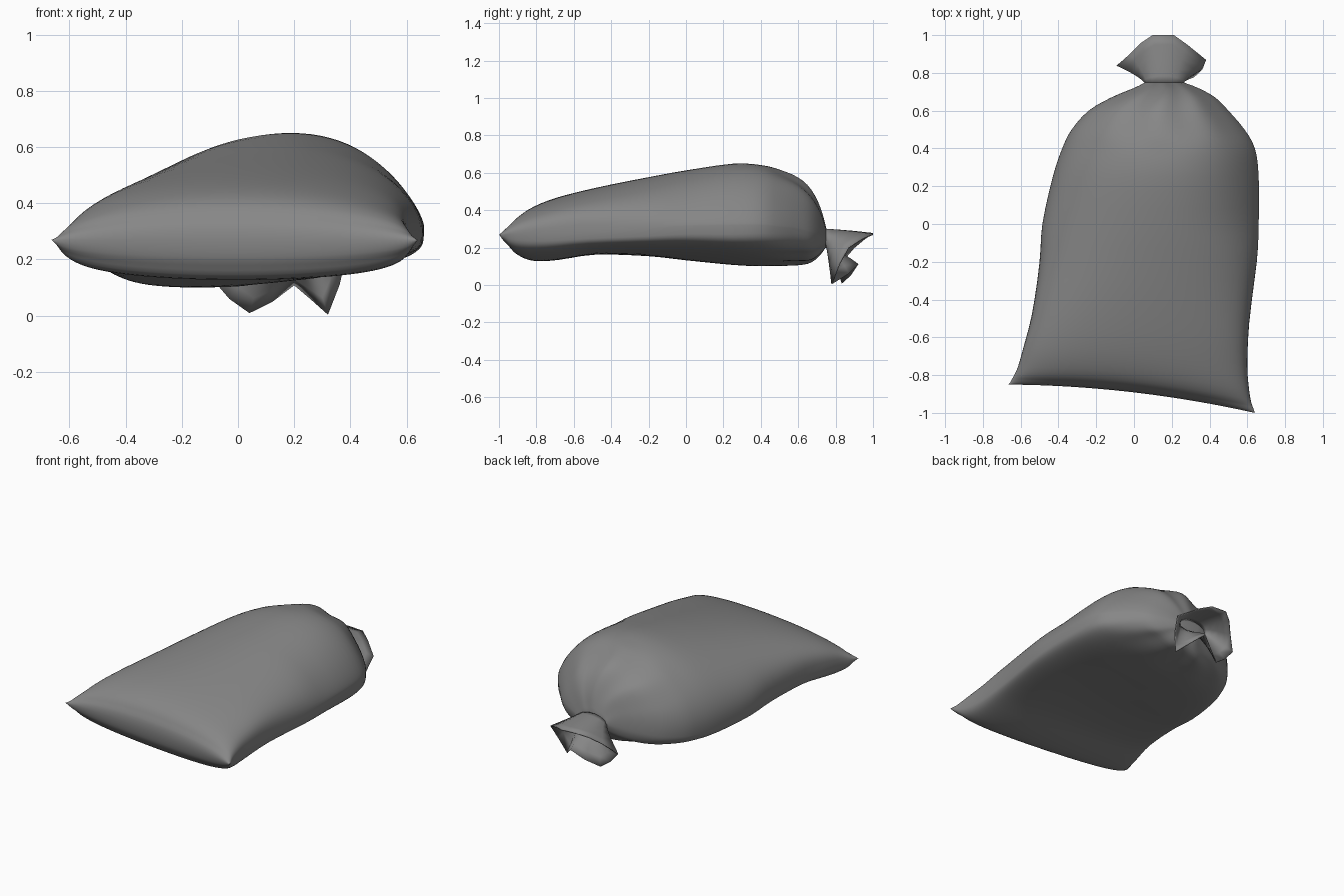
import bpy, bmesh
from math import sin, cos, pi
from mathutils import Vector

if "Cube" in bpy.data.objects:
    bpy.data.objects.remove(bpy.data.objects["Cube"])

grey = bpy.data.materials.new("dark_cloth")
grey.diffuse_color = (.24, .24, .24, 1)
grey.use_nodes = True
grey.node_tree.nodes["Principled BSDF"].inputs["Base Color"].default_value = grey.diffuse_color


def loft(name, rings, cap_end=False):
    """Skin closed rings of equal length into one smooth mesh."""
    bm = bmesh.new()
    vs = [[bm.verts.new(p) for p in r] for r in rings]
    n = len(rings[0])
    for a, b in zip(vs, vs[1:]):
        for i in range(n):
            j = (i + 1) % n
            bm.faces.new((a[i], a[j], b[j], b[i]))
    if cap_end:
        bm.faces.new(vs[-1])
    bmesh.ops.remove_doubles(bm, verts=bm.verts, dist=0.0005)
    bmesh.ops.recalc_face_normals(bm, faces=bm.faces)
    me = bpy.data.meshes.new(name)
    bm.to_mesh(me)
    bm.free()
    for p in me.polygons:
        p.use_smooth = True
    me.materials.append(grey)
    ob = bpy.data.objects.new(name, me)
    bpy.context.collection.objects.link(ob)
    return ob


def catmull(a, b, c, d, t):
    return 0.5 * (2 * b + (c - a) * t + (2 * a - 5 * b + 4 * c - d) * t * t
                  + (3 * b - a - 3 * c + d) * t ** 3)


# Sack body stations: y, left x, right x, height above and below the sides
BODY = [
    (-.925, -.665, .64, 0, 0), (-.912, -.655, .635, .06, .075),
    (-.88, -.64, .622, .11, .125), (-.82, -.615, .61, .155, .143),
    (-.70, -.585, .60, .20, .135), (-.50, -.54, .61, .245, .11),
    (-.20, -.50, .65, .30, .115), (.0, -.485, .66, .335, .13),
    (.25, -.43, .66, .375, .145), (.40, -.38, .64, .37, .15),
    (.50, -.33, .585, .345, .145), (.60, -.24, .50, .30, .14),
    (.67, -.12, .43, .24, .125), (.72, .0, .34, .15, .085),
    (.75, .06, .26, .05, .045)]
# Side heights (left, right), roundness of top and of underside
SIDES = [(.27, .27, 1.3, .9), (.27, .27, 1.1, .8), (.27, .27, .9, .65),
         (.27, .27, .75, .55), (.27, .27, .65, .5), (.265, .28, .62, .45),
         (.25, .30, .75, .4), (.235, .315, .9, .4), (.22, .32, .98, .4),
         (.215, .32, 1, .45), (.215, .31, 1, .5), (.22, .30, 1, .6),
         (.23, .28, 1, .75), (.24, .265, 1, .9), (.25, .25, 1, 1)]
N = 96


def body_ring(y, xl, xr, up, dn, zl, zr, qt, qb):
    front = max(0, min(1, (-.3 - y) / .625))
    back = max(0, min(1, (y - .4) / .25))
    lean = max(0, min(1, (y + .6) / .6))
    pts = []
    for i in range(N):
        t = 2 * pi * i / N
        c, s = cos(t), sin(t)
        x = (xl + xr) / 2 + (xr - xl) / 2 * c
        # gathered pleats run out from the tie
        pleat = 1 + .06 * back * sin(9 * t) * abs(s)
        if s > 0:
            h = up * s ** (qt * (1 + .5 * lean * max(0, c)))
        else:
            h = -dn * abs(s) ** qb
        z = (zl + zr) / 2 + (zr - zl) / 2 * c + h * pleat
        # slanted, slightly bowed bottom end
        yy = y + front * (-.075 * c + .035 * (1 - c * c))
        pts.append((x, yy, z))
    return pts


st = [b + s for b, s in zip(BODY, SIDES)]
rings = []
for k in range(len(st) - 1):
    q4 = [st[max(0, k - 1)], st[k], st[k + 1], st[min(len(st) - 1, k + 2)]]
    for m in range(3):
        # the first spans stay linear, then the body is smooth
        f = m / 3
        vals = [(b + (c - b) * f) if k < 2 else catmull(a, b, c, d, f)
                for a, b, c, d in zip(*q4)]
        if k == 0:  # rounded closed end
            vals[3] = .06 * f ** .5
            vals[4] = .075 * f ** .5
        rings.append(body_ring(*vals))
rings.append(body_ring(*st[-1]))
loft("sack_body", rings, cap_end=True)

# Flared, ruffled mouth beyond the tie
RIM = [(.21, 1.0, .27), (.28, .95, .25), (.38, .87, .20), (.36, .82, .11),
       (.32, .78, .005), (.26, .87, .06), (.20, .92, .11), (.12, .88, .05),
       (.04, .835, .01), (-.03, .83, .06), (-.09, .84, .13), (-.02, .90, .20),
       (.04, .96, .25), (.10, 1.0, .275)]
n = len(RIM)
neck = []
for i in range(n):
    a = pi / 2 - 2 * pi * (i + .5) / n
    neck.append(Vector((.16 + .10 * cos(a), .745, .25 + .048 * sin(a))))
mouth = []
for f in (0, .15, .35, .6, .8, 1):
    ring = []
    for p, r in zip(neck, RIM):
        r = Vector(r)
        v = p.lerp(r, f)
        g = f ** 1.4
        v.x = p.x + (r.x - p.x) * g
        v.z = p.z + (r.z - p.z) * g
        ring.append(v)
    mouth.append(ring)
ruffle = loft("tied_mouth", mouth)
mod = ruffle.modifiers.new("cloth", 'SOLIDIFY')
mod.thickness = .006
mod.offset = 0
